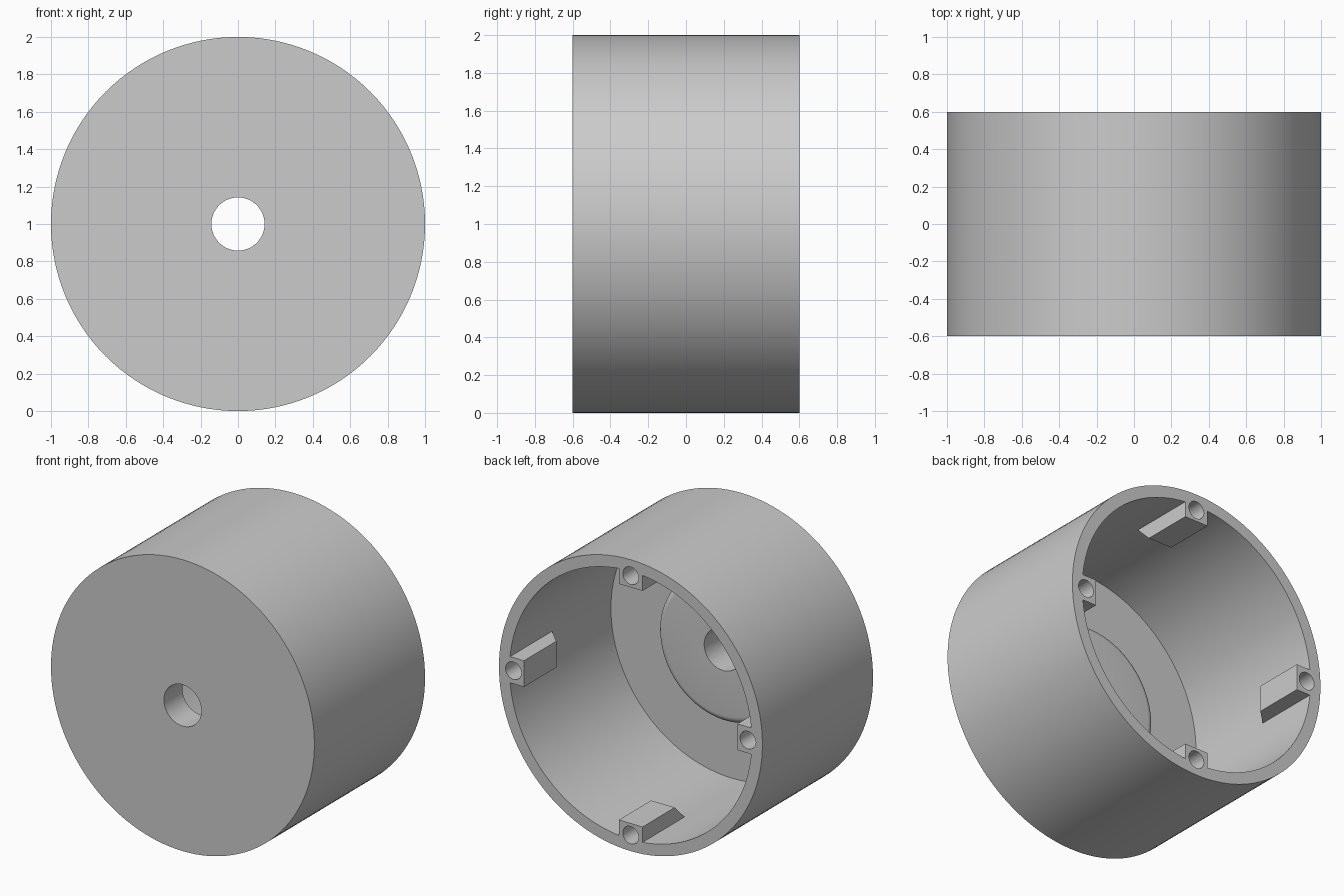
import bpy, bmesh
from math import pi, cos, sin
from mathutils import Matrix, Vector

if "Cube" in bpy.data.objects:
    bpy.data.objects.remove(bpy.data.objects["Cube"])

SEG = 128
CENTRE = Vector((0, 0, 1))


def add_object(name, bm):
    bmesh.ops.remove_doubles(bm, verts=bm.verts, dist=1e-5)
    bmesh.ops.recalc_face_normals(bm, faces=bm.faces)
    mesh = bpy.data.meshes.new(name)
    bm.to_mesh(mesh)
    bm.free()
    obj = bpy.data.objects.new(name, mesh)
    bpy.context.collection.objects.link(obj)
    return obj


def revolve(name, profile):
    """Turn a closed (radius, y) profile about the y axis."""
    bm = bmesh.new()
    rings = []
    for i in range(SEG):
        a = 2 * pi * i / SEG
        rings.append([bm.verts.new((r * cos(a), y, 1 + r * sin(a))) for r, y in profile])
    n = len(profile)
    for i in range(SEG):
        p, q = rings[i], rings[(i + 1) % SEG]
        for j in range(n):
            k = (j + 1) % n
            bm.faces.new((p[j], p[k], q[k], q[j]))
    return add_object(name, bm)


def placement(i):
    return Matrix.Translation(CENTRE) @ Matrix.Rotation(i * pi / 2, 4, 'Y')


def screw_bosses():
    """Four square bosses with a sloped inner end."""
    side = [(0.81, 0.6), (0.96, 0.6), (0.96, 0.10), (0.81, 0.25)]
    bm = bmesh.new()
    for i in range(4):
        m = placement(i)
        a, b = [[bm.verts.new(m @ Vector((r, y, z))) for r, y in side] for z in (-0.09, 0.09)]
        bm.faces.new(a)
        bm.faces.new(b)
        for j in range(4):
            k = (j + 1) % 4
            bm.faces.new((a[j], a[k], b[k], b[j]))
    return add_object("screw_bosses", bm)


def screw_holes():
    """Cutters for the blind holes in the bosses."""
    bm = bmesh.new()
    for i in range(4):
        m = placement(i) @ Matrix.Translation((0.89, 0.5, 0)) @ Matrix.Rotation(pi / 2, 4, 'X')
        bmesh.ops.create_cone(bm, cap_ends=True, segments=32, radius1=0.06,
                              radius2=0.06, depth=0.4, matrix=m)
    return add_object("screw_hole_cutters", bm)


def apply_boolean(obj, other, operation):
    other.hide_render = True
    mod = obj.modifiers.new(operation, 'BOOLEAN')
    mod.object = other
    mod.operation = operation
    mod.solver = 'EXACT'
    bpy.context.view_layer.objects.active = obj
    bpy.ops.object.modifier_apply(modifier=mod.name)
    bpy.data.objects.remove(other)


# Cup-shaped housing: outer wall, floor, rounded central pad and shaft hole
fillet = 0.05
pad_edge = [(0.50 - fillet + fillet * cos(a), -0.40 - fillet + fillet * sin(a))
            for a in (i * pi / 12 for i in range(7))]
housing = revolve("housing", [(0.142, -0.6), (1.0, -0.6), (1.0, 0.6), (0.92, 0.6),
                              (0.92, -0.5), (0.50, -0.5)] + pad_edge + [(0.142, -0.40)])

# Join the bosses to the wall, then drill them
apply_boolean(housing, screw_bosses(), 'UNION')
apply_boolean(housing, screw_holes(), 'DIFFERENCE')

# Smooth curved walls, sharp edges
bpy.ops.object.select_all(action='DESELECT')
housing.select_set(True)
bpy.context.view_layer.objects.active = housing
bpy.ops.object.shade_smooth_by_angle(angle=pi / 6)
